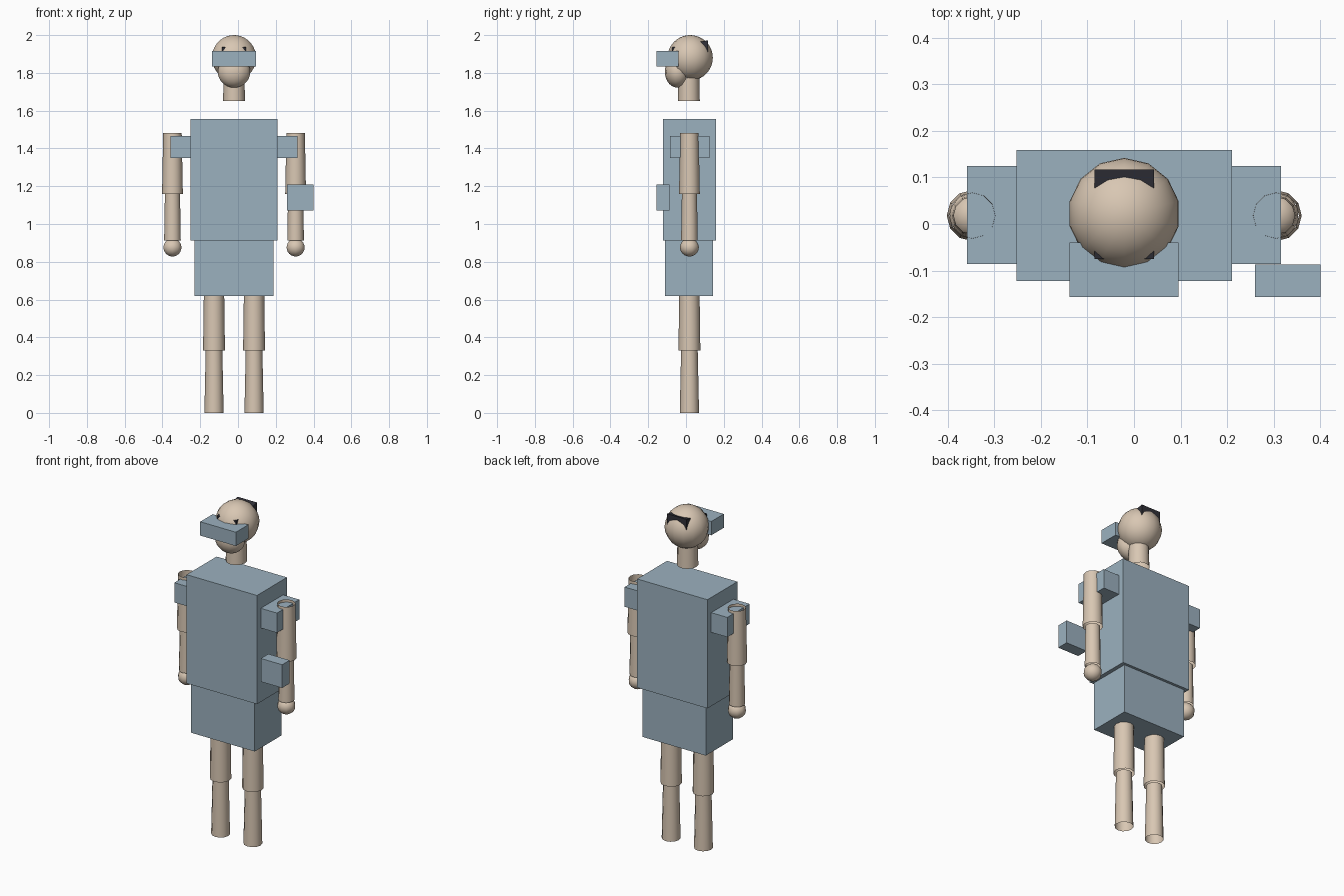
import bpy
import bmesh
from mathutils import Matrix, Vector

if "Cube" in bpy.data.objects:
    bpy.data.objects.remove(bpy.data.objects["Cube"], do_unlink=True)

AXIS_X, AXIS_Y = -0.021, 0.018   # the body's own centre line


def material(name, rgb):
    mat = bpy.data.materials.new(name)
    mat.use_nodes = True
    mat.diffuse_color = (*rgb, 1)
    bsdf = mat.node_tree.nodes["Principled BSDF"]
    bsdf.inputs["Base Color"].default_value = (*rgb, 1)
    bsdf.inputs["Roughness"].default_value = 0.8
    return mat


skin = material("skin_tan", (0.69, 0.57, 0.45))
blue = material("dusty_blue", (0.33, 0.44, 0.52))
dark = material("charcoal", (0.03, 0.03, 0.04))


def finish(name, bm, mat, smooth=False):
    mesh = bpy.data.meshes.new(name)
    bm.to_mesh(mesh)
    bm.free()
    mesh.materials.append(mat)
    for poly in mesh.polygons:
        poly.use_smooth = smooth
    obj = bpy.data.objects.new(name, mesh)
    bpy.context.scene.collection.objects.link(obj)
    return obj


def box(name, low, high, mat=blue):
    bm = bmesh.new()
    low, high = Vector(low), Vector(high)
    bmesh.ops.create_cube(bm, size=1, matrix=Matrix.Translation((low + high) / 2)
                          @ Matrix.Diagonal((*(high - low), 1)))
    return finish(name, bm, mat)


def tube(name, x, y, bottom, top, r_bottom, r_top):
    """Tapered open-ended limb section."""
    bm = bmesh.new()
    bmesh.ops.create_cone(bm, cap_ends=False, segments=12, radius1=r_bottom,
                          radius2=r_top, depth=top - bottom,
                          matrix=Matrix.Translation((x, y, (bottom + top) / 2)))
    return finish(name, bm, skin, True)


def ball(name, centre, radii, segments, rings):
    bm = bmesh.new()
    bmesh.ops.create_uvsphere(bm, u_segments=segments, v_segments=rings, radius=1,
                              matrix=Matrix.Translation(centre)
                              @ Matrix.Diagonal((*radii, 1)))
    return finish(name, bm, skin, True)


# Head, jaw and neck
ball("head", (AXIS_X, 0.022, 1.88), (0.12, 0.12, 0.12), 14, 20)
ball("jaw", (AXIS_X, -0.045, 1.805), (0.088, 0.067, 0.083), 14, 14)
tube("neck", AXIS_X, 0.015, 1.65, 1.79, 0.058, 0.055)

# Sloping block set in the head, its corners showing front and back
block = box("head_block", (-0.085, -0.075, 1.86), (0.043, 0.117, 1.973), dark)
for vert in block.data.vertices:
    if vert.co.y < 0:
        vert.co.z -= 0.038

# Visor, clothing and wrist device
box("visor", (-0.138, -0.157, 1.833), (0.096, -0.04, 1.915))
box("torso", (-0.252, -0.122, 0.912), (0.21, 0.159, 1.557))
box("hips", (-0.23, -0.11, 0.62), (0.187, 0.143, 0.912))
box("wrist_device", (0.26, -0.157, 1.072), (0.4, -0.087, 1.21))

# Arms, shoulder pads and legs on both sides
for side, sign in (("left", 1), ("right", -1)):
    arm_x = AXIS_X + sign * 0.326
    leg_x = AXIS_X + sign * 0.106
    pad = sorted((AXIS_X + sign * 0.231, AXIS_X + sign * 0.337))
    box(side + "_shoulder_pad", (pad[0], -0.086, 1.35), (pad[1], 0.124, 1.467))
    tube(side + "_upper_arm", arm_x, AXIS_Y, 1.16, 1.483, 0.055, 0.049)
    tube(side + "_forearm", arm_x, AXIS_Y, 0.912, 1.16, 0.044, 0.04)
    ball(side + "_hand", (arm_x, AXIS_Y, 0.876), (0.05, 0.05, 0.048), 10, 12)
    tube(side + "_thigh", leg_x, AXIS_Y, 0.33, 0.62, 0.058, 0.054)
    tube(side + "_shin", leg_x, AXIS_Y, 0, 0.33, 0.051, 0.044)
